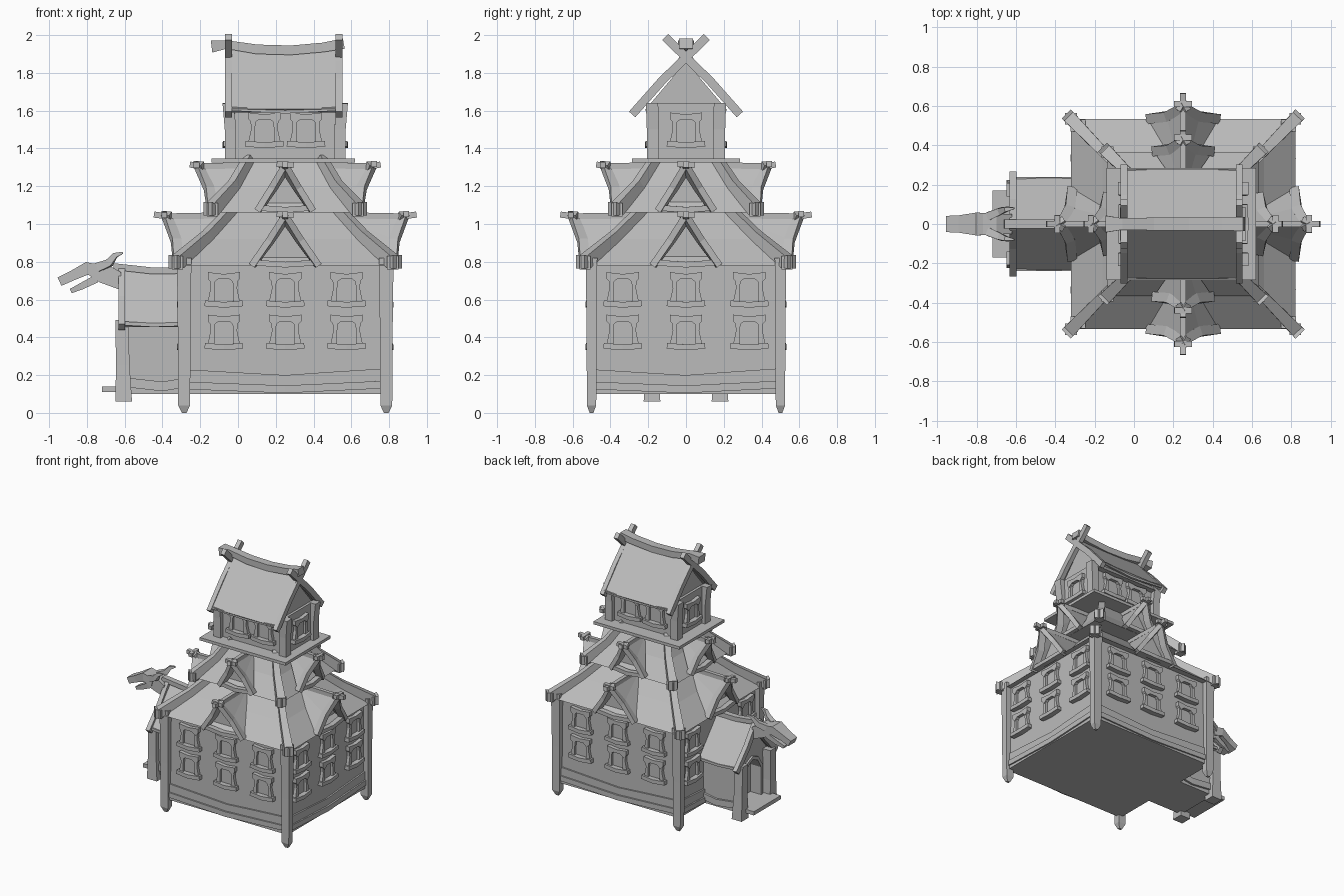
import bpy, bmesh, math
from mathutils import Matrix, Vector

cube = bpy.data.objects.get("Cube")
if cube:
    bpy.data.objects.remove(cube)

grey = bpy.data.materials.new("plain_grey")
grey.use_nodes = True
grey.diffuse_color = (0.5, 0.5, 0.5, 1)
grey.node_tree.nodes["Principled BSDF"].inputs["Base Color"].default_value = (0.5, 0.5, 0.5, 1)

CX = 0.25          # centre of the tower
parts = {}


def mesh(name):
    return parts.setdefault(name, bmesh.new())


def side(angle, dist, along=0, z=0, cx=CX):
    """Frame on a wall: x along the wall, y up, z outward."""
    a = math.radians(angle)
    u, n = Vector((math.cos(a), math.sin(a), 0)), Vector((math.sin(a), -math.cos(a), 0))
    m = Matrix((u, (0, 0, 1), n)).transposed().to_4x4()
    m.translation = Vector((cx, 0, z)) + n * dist + u * along
    return m


def loft(name, rings, m=Matrix()):
    bm = mesh(name)
    rows = [[bm.verts.new(m @ Vector(p)) for p in ring] for ring in rings]
    for a, b in zip(rows, rows[1:]):
        for i in range(len(a)):
            j = (i + 1) % len(a)
            bm.faces.new((a[i], a[j], b[j], b[i]))
    bm.faces.new(rows[0])
    bm.faces.new(rows[-1])


def prism(name, pts, z0, z1, m):
    loft(name, [[(x, y, z) for x, y in pts] for z in (z0, z1)], m)


def box(name, lo, hi):
    (x, y, z), (X, Y, Z) = lo, hi
    loft(name, [[(x, y, h), (X, y, h), (X, Y, h), (x, Y, h)] for h in (z, Z)])


def beam(name, path, w, h, m=Matrix(), taper=None):
    """Rough timber with a rectangular section along a path."""
    pts = [m @ Vector(p) for p in path]
    rings = []
    for i, p in enumerate(pts):
        t = (pts[min(i + 1, len(pts) - 1)] - pts[max(i - 1, 0)]).normalized()
        s = t.cross((0, 0, 1))
        s = s.normalized() if s.length > 0.2 else Vector((1, 0, 0))
        n = s.cross(t)
        k = taper[i] / 2 if taper else 0.5
        rings.append([p + s * w * k * a + n * h * k * b
                      for a, b in ((-1, -1), (1, -1), (1, 1), (-1, 1))])
    loft(name, rings)


def window(angle, dist, along, z):
    """Sill, bowed jambs, arched head and pane."""
    m = side(angle, dist, along, z)
    beam("window_sills", [(-.1, .02, .015), (0, .012, .02), (.1, .02, .015)], .045, .03, m)
    for s in (-1, 1):
        prism("window_frames", [(s * x, y) for x, y in
              ((.085, .03), (.05, .03), (.05, .1), (.045, .15), (.075, .15), (.07, .1))], -.01, .024, m)
    prism("window_frames", [(-.085, .15), (-.06, .125), (-.03, .148), (.03, .148), (.06, .125),
                            (.085, .15), (.085, .185), (0, .175), (-.085, .185)], -.01, .03, m)
    prism("window_panes", [(-.06, .03), (.06, .03), (.06, .15), (-.06, .15)], -.01, .005, m)


def roof_tier(name, rings):
    """Concave hipped roof with timbers on its hips."""
    loft(name, [[(CX + sx * x, sy * y, z) for sx, sy in ((-1, -1), (1, -1), (1, 1), (-1, 1))]
                for x, y, z in rings])
    x0, y0, z0 = rings[0]
    for sx in (-1, 1):
        for sy in (-1, 1):
            path = [(x0 + .025, y0 + .025, z0 + .02)] + [(x, y, z + .02) for x, y, z in rings]
            beam("hip_beams", [(CX + sx * x, sy * y, z) for x, y, z in path], .055, .06,
                 taper=(1.2, 1.15, .9, .8))
            beam("hip_ends", [(CX + sx * x0, sy * y0, z0 + d) for d in (-.02, .05)], .06, .06)


def dormer(angle, base, back, apex, tip, w, z0, z1):
    """Open gable with leaning rake beams and a long ridge log."""
    m = side(angle, 0)
    bm = mesh("dormer_roofs")
    top, rear = (0, z1, apex), (0, z1, back)
    for s in (-1, 1):
        mid = (s * w * .45, z0 + (z1 - z0) * .52, (base + apex) / 2 - .01)
        foot = (s * w, z0, base + .01)
        a, b, c, d = [bm.verts.new(m @ Vector(p)) for p in (top, rear, foot, mid)]
        bm.faces.new((a, b, d))
        bm.faces.new((d, b, c))
        beam("dormer_rakes", [(-s * .015, z1 + .02, apex + .01), mid, foot], .05, .035, m)
    beam("dormer_ties", [(-w * .9, z0 + .015, base + .01), (0, z0 + .005, base + .02),
                         (w * .9, z0 + .015, base + .01)], .04, .03, m)
    prism("dormer_gables", [(-w * .85, z0 + .02), (w * .85, z0 + .02), (0, z1 - .01)],
          base - .05, base - .04, m)
    beam("dormer_ridges", [(0, z1 + .012, back), (0, z1 + .005, apex), (0, z1 + .015, tip)], .03, .032, m)
    beam("dormer_ridges", [(-.045, z1 + .018, apex + .02), (.045, z1 + .012, apex + .02)], .03, .03, m)


# Main walls, corner posts and skirting
box("main_walls", (CX - .53, -.49, .1), (CX + .53, .49, .79))
for sx in (-1, 1):
    for sy in (-1, 1):
        x, y = CX + sx * .535, sy * .5
        beam("corner_posts", [(x, y, z) for z in (0, .04, .4, .82)], .07, .055, taper=(.35, .9, .95, 1.1))
for angle, dist, half in ((0, .49, .53), (90, .53, .49), (180, .49, .53), (270, .53, .49)):
    m = side(angle, dist)
    prism("skirting", [(-half, .1), (half, .1), (half, .235), (half * .4, .215), (0, .2), (-half, .23)],
          -.01, .012, m)
    beam("base_rails", [(-half, .145, .012), (0, .125, .016), (half, .15, .012)], .02, .04, m)

# Two roof tiers with dormers on all four sides
roof_tier("lower_roof", [(.57, .535, .78), (.41, .37, .92), (.28, .23, 1.06)])
roof_tier("middle_roof", [(.385, .365, 1.06), (.27, .25, 1.19), (.19, .16, 1.33)])
for angle in (0, 90, 180, 270):
    k = .03 if angle % 180 else 0
    dormer(angle, .525 + k, .24 + k, .59 + k, .665 + k, .175, .78, 1.035)
    dormer(angle, .36 + k * .5, .16 + k, .42 + k, .475 + k, .145, 1.07, 1.3)

# Rows of windows on the main walls
for angle, dist, spread in ((0, .49, .325), (90, .53, .335), (180, .49, .325), (270, .53, .335)):
    for z in (.335, .56):
        for k in (-1, 0, 1):
            if angle != 270 or k:
                window(angle, dist, k * spread, z)

# Top room on its platform
box("platform", (CX - .39, -.285, 1.325), (CX + .37, .285, 1.348))
box("top_walls", (CX - .29, -.175, 1.34), (CX + .29, .175, 1.64))
for sx in (-1, 1):
    for sy in (-1, 1):
        x, y = CX + sx * .29, sy * .175
        beam("top_posts", [(x, y, 1.34), (x, y, 1.5), (x + sx * .012, y + sy * .005, 1.64)], .06, .065)
for angle in (0, 180):
    for x in (-.11, .11):
        window(angle, .175, x, 1.405)
for angle in (90, 270):
    window(angle, .29, 0, 1.405)

# Top gable roof with crossed end timbers and sagging ridge log
m = side(90, 0)
prism("top_gable", [(-.22, 1.6), (.22, 1.6), (0, 1.86)], -.27, .27, m)
prism("top_roof", [(-.28, 1.61), (-.26, 1.59), (0, 1.88), (.26, 1.59), (.28, 1.61), (0, 1.92)], -.29, .29, m)
for x in (-.3, .285):
    for s in (-1, 1):
        beam("crossed_timbers", [(s * .285, 1.58, x), (s * .13, 1.755, x), (-s * .11, 1.99, x)], .035, .045, m)
beam("ridge_log", [(-.14, 0, 1.94), (-.06, 0, 1.95), (.1, 0, 1.925), (.28, 0, 1.92), (.45, 0, 1.935),
                   (.56, 0, 1.955)], .065, .05, taper=(1.3, .9, 1, 1, 1, 1.1))
for s in (-1, 1):
    beam("top_eave_rails", [(-.04, s * .27, 1.61), (.25, s * .262, 1.595), (.53, s * .27, 1.61)], .02, .02)

# Entrance porch
m = side(270, 0, cx=0)
gable = [(-.18, .1), (.18, .1), (.18, .5), (0, .71), (-.18, .5)]
prism("porch_room", gable, .25, .5, m)
prism("porch_front", [(-.18, .1), (-.1, .1), (-.1, .36), (-.06, .43), (0, .46), (.06, .43), (.1, .36),
                      (.1, .1), (.18, .1), (.18, .5), (0, .71), (-.18, .5)], .5, .58, m)
prism("porch_roof", [(-.235, .475), (-.22, .455), (0, .715), (.22, .455), (.235, .475), (0, .75)], .25, .615, m)
box("porch_floor", (-.6, -.18, .1), (-.27, .18, .14))
box("porch_step", (-.72, -.17, .11), (-.6, .17, .14))
for s in (-1, 1):
    beam("porch_posts", [(-.605, s * .18, .06), (-.61, s * .18, .25), (-.615, s * .175, .49)], .08, .08,
         taper=(1.1, .9, .85))
    beam("porch_rakes", [(s * .25, .455, .615), (s * .11, .605, .615), (-s * .01, .77, .615)], .035, .045, m)
    beam("porch_rails", [(-.58, s * .185, .16), (-.4, s * .187, .14), (-.28, s * .185, .16)], .02, .05)
    beam("porch_eave_rails", [(-.62, s * .228, .475), (-.45, s * .228, .465), (-.3, s * .228, .47)], .02, .02)
    # door frame
    prism("door_frame", [(s * x, y) for x, y in ((.1, .14), (.125, .14), (.125, .37), (.07, .455),
                         (0, .485), (0, .46), (.06, .43), (.1, .36))], .57, .595, m)
beam("porch_ridge", [(-.28, 0, .755), (-.45, 0, .752), (-.66, 0, .775)], .045, .035)

# Carved beast head on the porch ridge
m = side(0, 0, cx=0)
prism("beast_neck", [(-.62, .745), (-.62, .65), (-.73, .69), (-.79, .73), (-.8, .79), (-.7, .79)], -.05, .05, m)
beam("beast_snout", [(-.72, 0, .745), (-.8, 0, .765), (-.88, 0, .725), (-.945, 0, .695)], .11, .065,
     taper=(1, 1.05, .8, .75))
beam("beast_jaw", [(-.75, 0, .71), (-.83, 0, .67), (-.885, 0, .645)], .08, .035, taper=(1.2, 1, .7))
for s in (-1, 1):
    beam("beast_horns", [(-.74, s * .04, .77), (-.68, s * .065, .795), (-.65, s * .075, .835),
                         (-.61, s * .08, .848)], .035, .04, taper=(1.2, 1, .7, .25))

# Turn every part into an object
for name, bm in parts.items():
    bmesh.ops.recalc_face_normals(bm, faces=bm.faces)
    data = bpy.data.meshes.new(name)
    bm.to_mesh(data)
    bm.free()
    data.materials.append(grey)
    obj = bpy.data.objects.new(name, data)
    bpy.context.collection.objects.link(obj)
    if name == "dormer_roofs":
        mod = obj.modifiers.new("thickness", "SOLIDIFY")
        mod.thickness = .015
        mod.offset = 0
